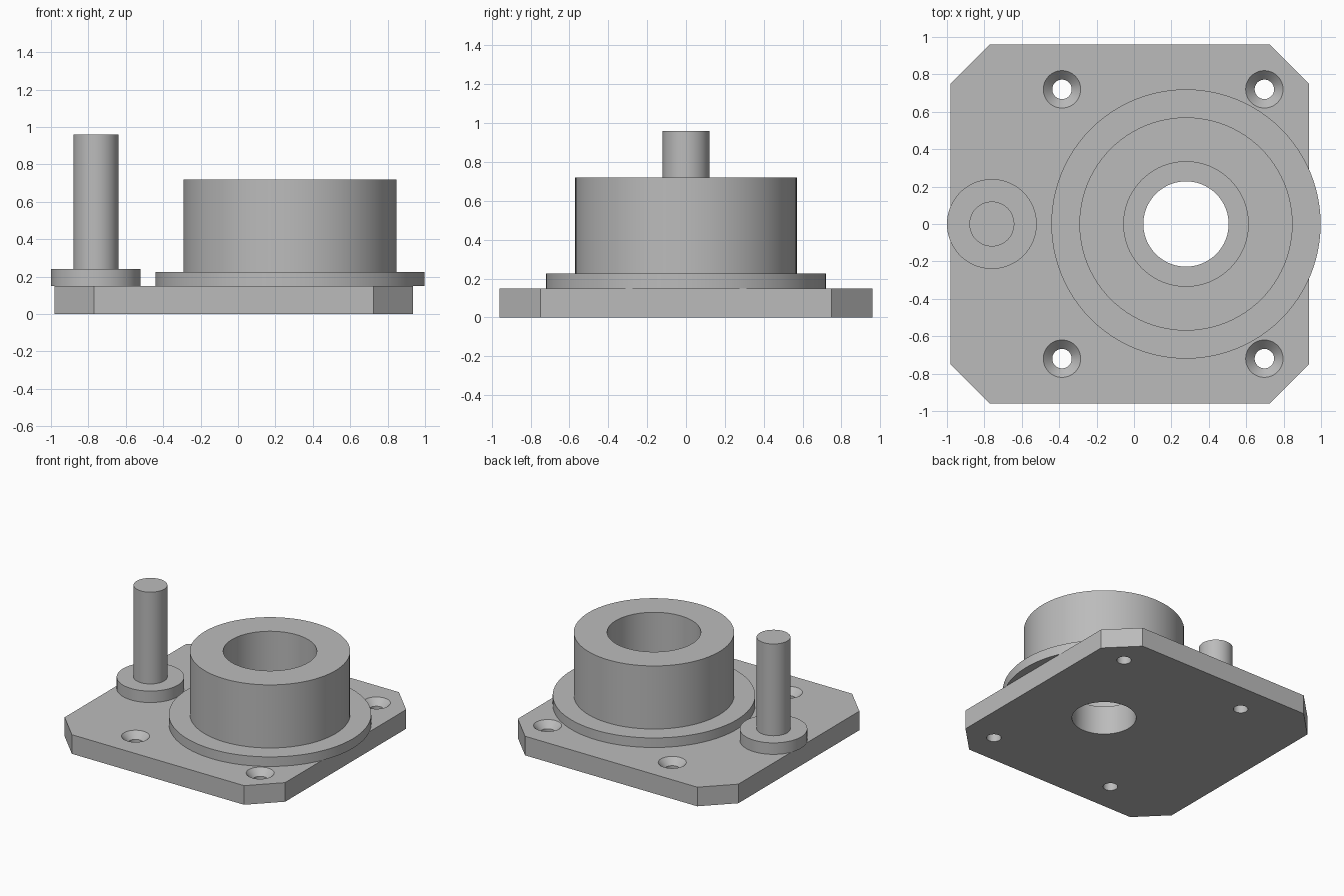
import bpy, bmesh, math

cube = bpy.data.objects.get("Cube")
if cube:
    bpy.data.objects.remove(cube, do_unlink=True)

# Single machined-metal colour
grey = bpy.data.materials.new("machined_grey")
grey.use_nodes = True
COLOUR = (0.5, 0.5, 0.5, 1)
grey.diffuse_color = COLOUR
grey.node_tree.nodes["Principled BSDF"].inputs["Base Color"].default_value = COLOUR

PLATE_TOP = 0.15
BORE_X = 0.278


def make_object(name, bm, location=(0, 0, 0)):
    bmesh.ops.recalc_face_normals(bm, faces=bm.faces)
    mesh = bpy.data.meshes.new(name)
    bm.to_mesh(mesh)
    bm.free()
    mesh.materials.append(grey)
    obj = bpy.data.objects.new(name, mesh)
    obj.location = location
    bpy.context.collection.objects.link(obj)
    return obj


def activate(obj):
    bpy.ops.object.select_all(action='DESELECT')
    obj.select_set(True)
    bpy.context.view_layer.objects.active = obj


def smooth(obj):
    activate(obj)
    bpy.ops.object.shade_smooth_by_angle(angle=math.radians(25))


def lathe(name, profile, location, closed=False, sides=96):
    """Turn an (r, z) profile about z; open profiles are capped at both ends."""
    bm = bmesh.new()
    rings = []
    for r, z in profile:
        rings.append([bm.verts.new((r * math.cos(2 * math.pi * i / sides),
                                    r * math.sin(2 * math.pi * i / sides), z))
                      for i in range(sides)])
    pairs = list(zip(rings, rings[1:]))
    if closed:
        pairs.append((rings[-1], rings[0]))
    else:
        bm.faces.new(rings[0])
        bm.faces.new(rings[-1])
    for a, b in pairs:
        for i in range(sides):
            j = (i + 1) % sides
            bm.faces.new((a[i], a[j], b[j], b[i]))
    return make_object(name, bm, location)


# Base plate with chamfered corners
left, right, half, cut = -0.98, 0.935, 0.96, 0.21
outline = [(left + cut, -half), (right - cut, -half), (right, cut - half), (right, half - cut),
           (right - cut, half), (left + cut, half), (left, half - cut), (left, cut - half)]
bm = bmesh.new()
base = bm.faces.new([bm.verts.new((x, y, 0)) for x, y in outline])
top = bmesh.ops.extrude_face_region(bm, geom=[base])
bmesh.ops.translate(bm, vec=(0, 0, PLATE_TOP),
                    verts=[v for v in top["geom"] if isinstance(v, bmesh.types.BMVert)])
plate = make_object("base_plate", bm)

# Countersunk screw holes and central through hole
screw = [(0.052, -0.1), (0.052, 0.1), (0.1, PLATE_TOP), (0.1, 0.3)]
cutters = [lathe("screw_hole_cutter", screw, (x, y, 0), sides=48)
           for x in (-0.385, 0.697) for y in (-0.72, 0.72)]
cutters.append(lathe("bore_cutter", [(0.228, -0.1), (0.228, 0.3)], (BORE_X, 0, 0)))
for cutter in cutters:
    cutter.hide_render = True
    activate(plate)
    mod = plate.modifiers.new("hole", 'BOOLEAN')
    mod.operation = 'DIFFERENCE'
    mod.solver = 'EXACT'
    mod.object = cutter
    bpy.ops.object.modifier_apply(modifier=mod.name)
    bpy.data.objects.remove(cutter, do_unlink=True)
smooth(plate)

# Flanged bushing with a stepped bore
bushing = lathe("flanged_bushing",
                [(0.228, PLATE_TOP), (0.72, PLATE_TOP), (0.72, 0.225), (0.57, 0.225),
                 (0.57, 0.72), (0.333, 0.72), (0.333, 0.225), (0.228, 0.225)],
                (BORE_X, 0, 0), closed=True)
smooth(bushing)

# Upright pin on a round collar
pin = lathe("collared_pin",
            [(0.24, PLATE_TOP), (0.24, 0.24), (0.12, 0.24), (0.12, 0.96)], (-0.76, 0, 0))
smooth(pin)
